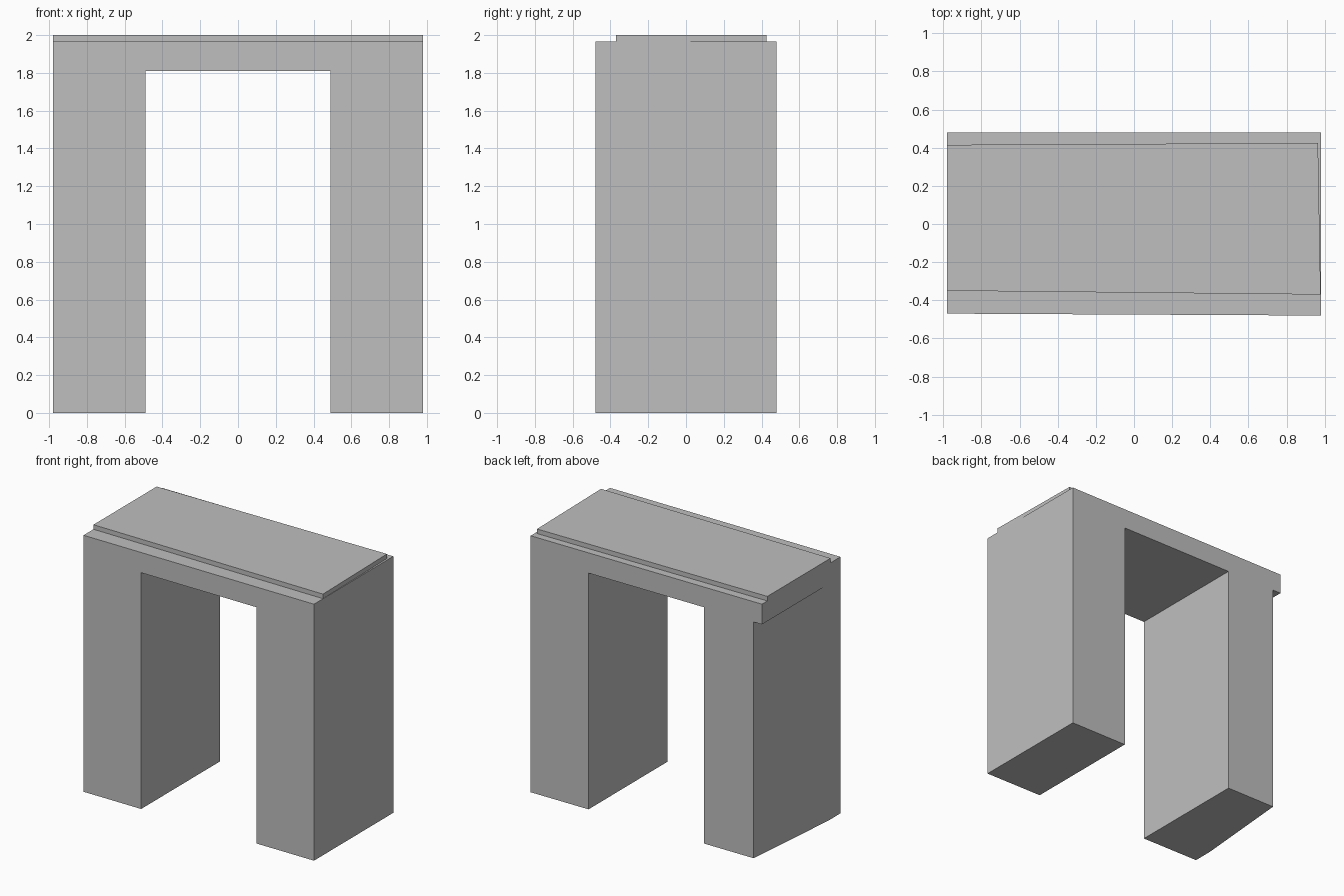
import bpy
import bmesh

cube = bpy.data.objects.get("Cube")
if cube:
    bpy.data.objects.remove(cube, do_unlink=True)

stone = bpy.data.materials.new("light_grey_stone")
stone.use_nodes = True
GREY = (0.52, 0.52, 0.52, 1)
stone.diffuse_color = GREY
stone.node_tree.nodes["Principled BSDF"].inputs["Base Color"].default_value = GREY


def prism(name, footprint, bottom, top):
    """Flat-sided upright prism from a counter-clockwise footprint."""
    bm = bmesh.new()
    base = bm.faces.new([bm.verts.new((x, y, bottom)) for x, y in footprint])
    extruded = bmesh.ops.extrude_face_region(bm, geom=[base], use_keep_orig=True)
    for item in extruded["geom"]:
        if isinstance(item, bmesh.types.BMVert):
            item.co.z = top
    bmesh.ops.recalc_face_normals(bm, faces=bm.faces)
    mesh = bpy.data.meshes.new(name)
    bm.to_mesh(mesh)
    bm.free()
    mesh.materials.append(stone)
    obj = bpy.data.objects.new(name, mesh)
    bpy.context.scene.collection.objects.link(obj)
    return obj


def cut(target, cutter):
    """Subtract the cutter, apply, and remove the cutter."""
    cutter.hide_render = True
    mod = target.modifiers.new("cut", "BOOLEAN")
    mod.operation = "DIFFERENCE"
    mod.solver = "EXACT"
    mod.object = cutter
    bpy.context.view_layer.objects.active = target
    bpy.ops.object.modifier_apply(modifier=mod.name)
    bpy.data.objects.remove(cutter, do_unlink=True)


BEAM_BOTTOM = 1.81
BEAM_TOP = 1.965

# Arch: two legs and the beam in one block
arch = prism("arch", [(-0.98, -0.47), (0.98, -0.48), (0.98, 0.48), (-0.98, 0.48)],
             0, BEAM_TOP)

# Doorway opening
cut(arch, prism("opening_cutter", [(-0.49, -1), (0.49, -1), (0.49, 1), (-0.49, 1)],
                -0.2, BEAM_BOTTOM))

# Slanted outer side of one leg, which leaves the beam overhanging at the back
cut(arch, prism("leg_taper_cutter",
                [(-1.1, -0.52), (-0.9975, -0.52), (-0.8995, 0.6), (-1.1, 0.6)],
                -0.2, BEAM_BOTTOM))

# Thin, slightly skewed slab on top
prism("top_slab", [(-0.98, -0.35), (0.979, -0.37), (0.965, 0.425), (-0.98, 0.415)],
      BEAM_TOP, 2.0)
